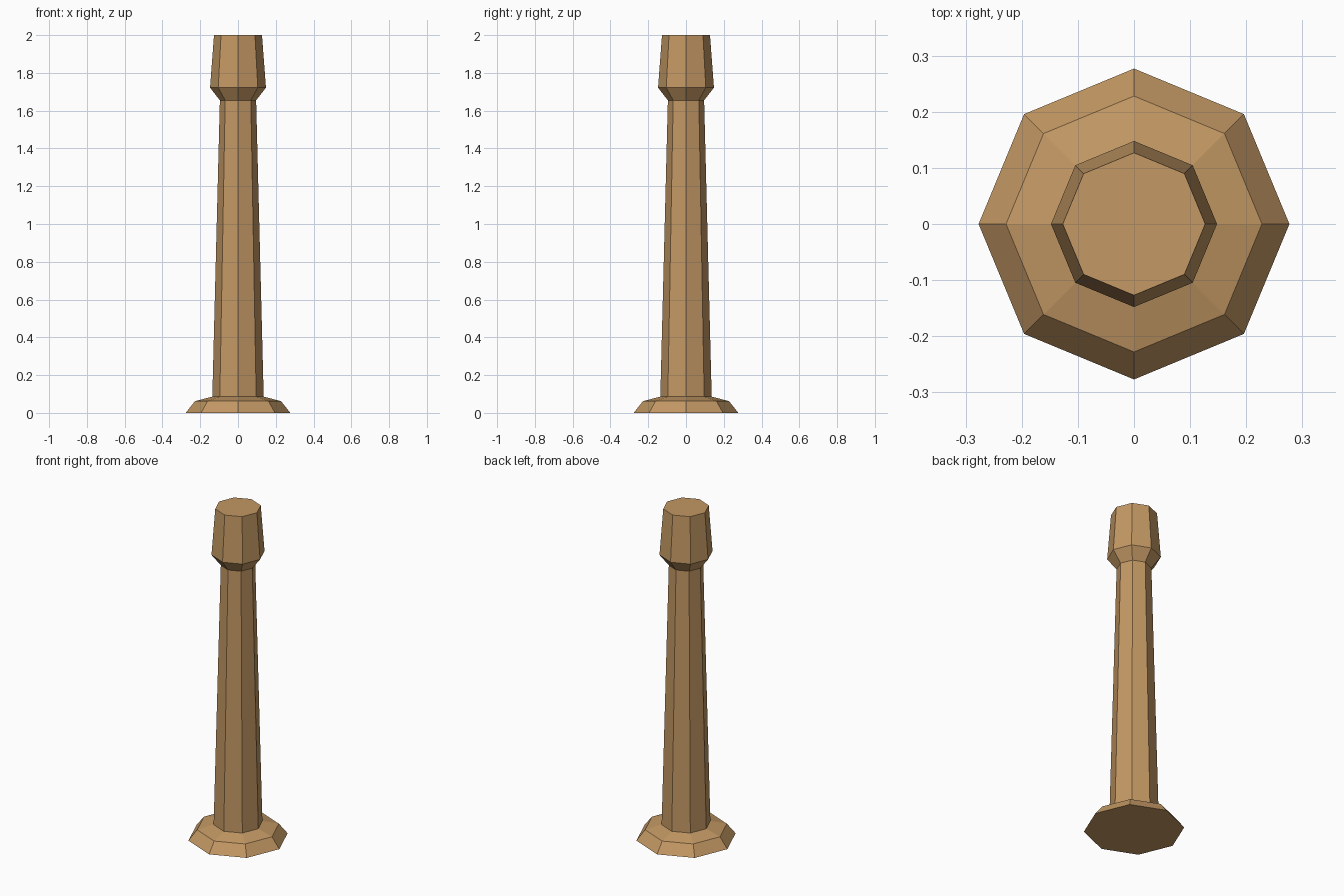
import bpy, bmesh, math

if "Cube" in bpy.data.objects:
    bpy.data.objects.remove(bpy.data.objects["Cube"])

SIDES = 8

wood = bpy.data.materials.new("tan_wood")
wood.diffuse_color = (0.546, 0.314, 0.127, 1)
wood.use_nodes = True
wood.node_tree.nodes["Principled BSDF"].inputs["Base Color"].default_value = wood.diffuse_color


def lathe(name, profile):
    """Closed eight-sided solid from (radius, height) rings, bottom to top."""
    bm = bmesh.new()
    rings = [[bm.verts.new((r * math.cos(math.tau * i / SIDES),
                            r * math.sin(math.tau * i / SIDES), z))
              for i in range(SIDES)] for r, z in profile]
    for low, high in zip(rings, rings[1:]):
        for i in range(SIDES):
            j = (i + 1) % SIDES
            bm.faces.new((low[i], low[j], high[j], high[i]))
    bm.faces.new(rings[0][::-1])
    bm.faces.new(rings[-1])
    mesh = bpy.data.meshes.new(name)
    bm.to_mesh(mesh)
    bm.free()
    mesh.materials.append(wood)
    obj = bpy.data.objects.new(name, mesh)
    bpy.context.collection.objects.link(obj)
    return obj


# One continuous turned column: flared foot, tapering shaft, wider head
lathe("column", [
    (0.277, 0.0), (0.228, 0.062),    # foot bevel
    (0.136, 0.086),                  # sloping foot top, start of shaft
    (0.096, 1.655),                  # shaft top
    (0.148, 1.722), (0.127, 2.0),    # head flare and taper
])
